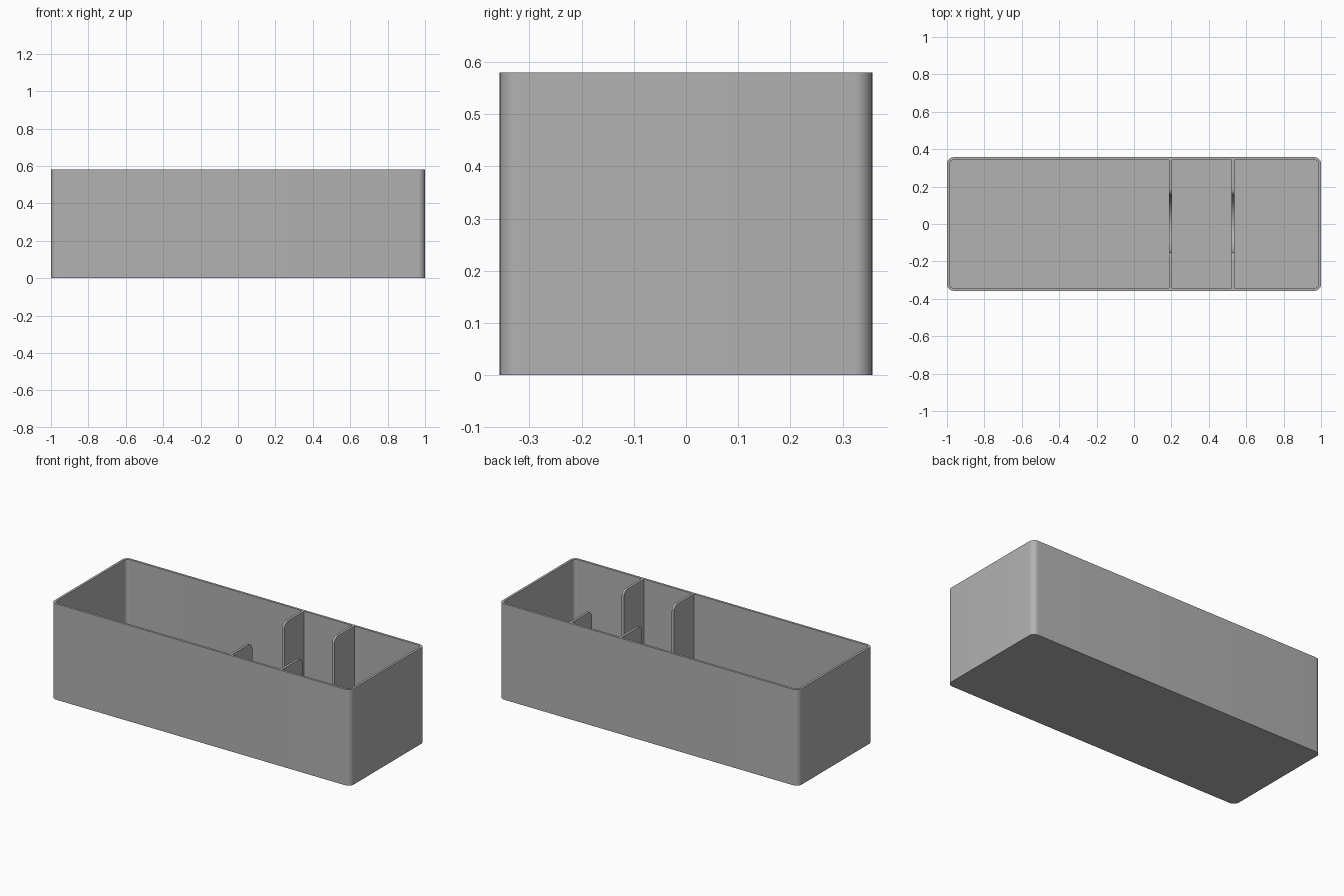
import bpy, bmesh, math

if "Cube" in bpy.data.objects:
    bpy.data.objects.remove(bpy.data.objects["Cube"])

L, W, H = 2.0, 0.714, 0.58      # outer size
T, FLOOR = 0.014, 0.014         # wall and floor thickness
R = 0.035                       # outer corner radius

grey = bpy.data.materials.new("plain grey")
grey.diffuse_color = (0.445, 0.445, 0.445, 1)
grey.use_nodes = True
grey.node_tree.nodes["Principled BSDF"].inputs["Base Color"].default_value = grey.diffuse_color


def arc(cx, cy, r, a0, a1, n):
    return [(cx + r * math.cos(math.radians(a0 + (a1 - a0) * i / n)),
             cy + r * math.sin(math.radians(a0 + (a1 - a0) * i / n))) for i in range(n + 1)]


def rounded_rect(hx, hy, r, n=10):
    pts = []
    for k, (sx, sy) in enumerate([(1, 1), (-1, 1), (-1, -1), (1, -1)]):
        pts += arc(sx * (hx - r), sy * (hy - r), r, 90 * k, 90 * k + 90, n)
    return pts


def finish(bm, name):
    bmesh.ops.recalc_face_normals(bm, faces=bm.faces)
    mesh = bpy.data.meshes.new(name)
    bm.to_mesh(mesh)
    bm.free()
    mesh.materials.append(grey)
    ob = bpy.data.objects.new(name, mesh)
    bpy.context.collection.objects.link(ob)
    bpy.ops.object.select_all(action='DESELECT')
    ob.select_set(True)
    bpy.context.view_layer.objects.active = ob
    bpy.ops.object.shade_smooth_by_angle(angle=math.radians(30))
    return ob


# Open tray: outer wall, rim, inner wall, closed by two floor faces
outer = rounded_rect(L / 2, W / 2, R)
inner = rounded_rect(L / 2 - T, W / 2 - T, R - T)
bm = bmesh.new()
rings = [[bm.verts.new((x, y, z)) for x, y in pts]
         for pts, z in ((outer, 0), (outer, H), (inner, H), (inner, FLOOR))]
for a, b in zip(rings, rings[1:]):
    for i in range(len(a)):
        j = (i + 1) % len(a)
        bm.faces.new((a[i], a[j], b[j], b[i]))
bm.faces.new(rings[0])
bm.faces.new(rings[-1])
finish(bm, "tray")


# Dividers: full-height plates with a deep round-bottomed finger slot
def divider(name, x, t=0.015, slot=0.153, r=0.035, slot_z=0.24):
    end = W / 2 - T
    profile = [(-end, FLOOR), (end, FLOOR), (end, H)]
    profile += arc(slot + r, H - r, r, 90, 180, 8)
    profile += arc(0, slot_z, slot, 0, -180, 24)
    profile += arc(-slot - r, H - r, r, 0, 90, 8)
    profile.append((-end, H))
    bm = bmesh.new()
    face = bm.faces.new([bm.verts.new((x - t / 2, y, z)) for y, z in profile])
    ext = bmesh.ops.extrude_face_region(bm, geom=[face], use_keep_orig=True)
    bmesh.ops.translate(bm, vec=(t, 0, 0),
                        verts=[v for v in ext["geom"] if isinstance(v, bmesh.types.BMVert)])
    finish(bm, name)


divider("divider_middle", 0.195)
divider("divider_right", 0.53)
